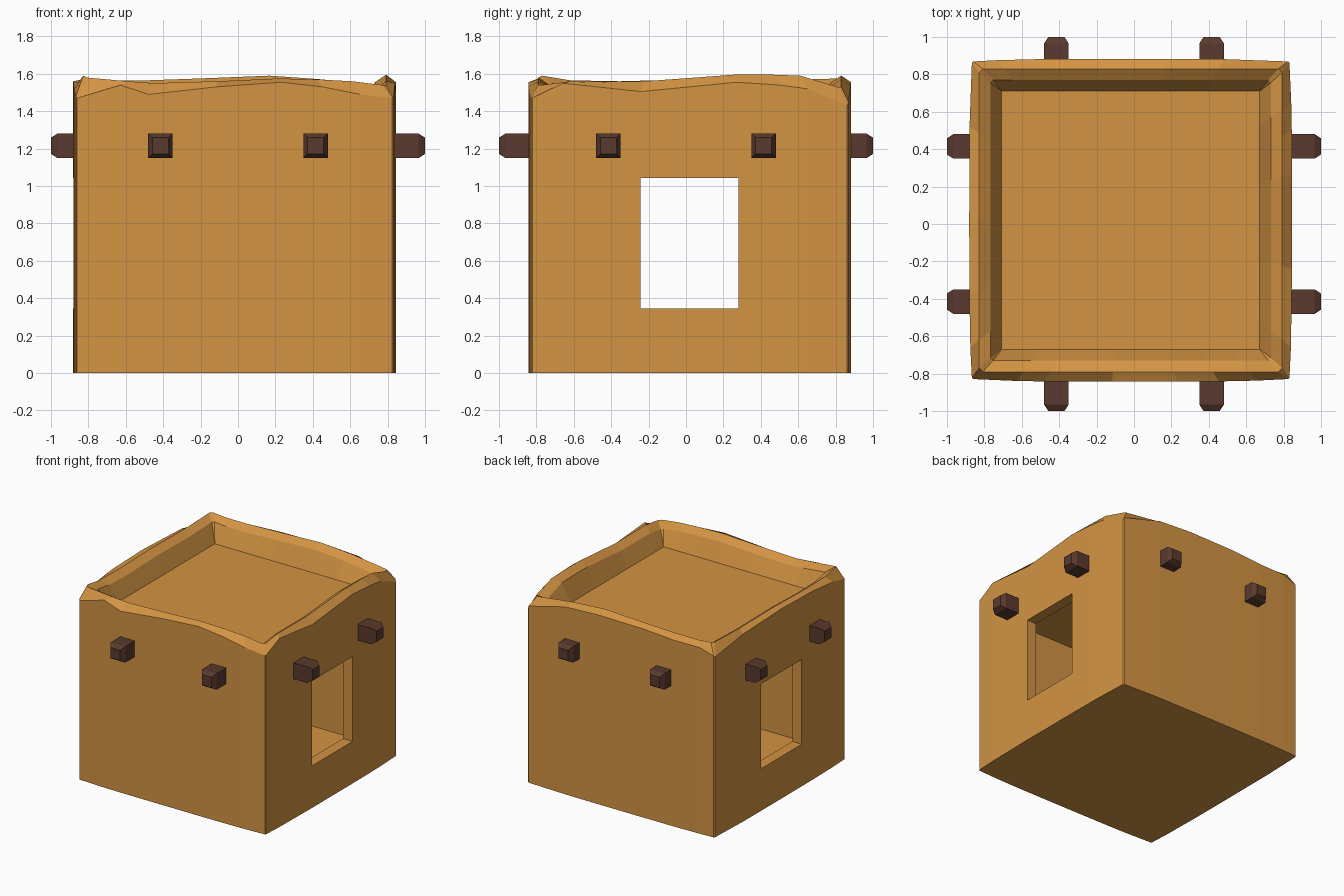
import bpy, bmesh, math
from mathutils import Matrix, Vector

if "Cube" in bpy.data.objects:
    bpy.data.objects.remove(bpy.data.objects["Cube"])

CX, CY = -0.018, 0.02          # centre of the wall plan


def material(name, rgb):
    m = bpy.data.materials.new(name)
    m.diffuse_color = (*rgb, 1)
    m.use_nodes = True
    m.node_tree.nodes["Principled BSDF"].inputs["Base Color"].default_value = m.diffuse_color
    return m


clay = material("clay", (0.65, 0.295, 0.056))
wood = material("dark wood", (0.100, 0.042, 0.026))


def make_object(name, bm, mat=None):
    bmesh.ops.recalc_face_normals(bm, faces=bm.faces)
    me = bpy.data.meshes.new(name)
    bm.to_mesh(me)
    bm.free()
    ob = bpy.data.objects.new(name, me)
    bpy.context.collection.objects.link(ob)
    if mat:
        me.materials.append(mat)
    return ob


def box(bm, lo, hi):
    lo, hi = Vector(lo), Vector(hi)
    mat = Matrix.Translation((lo + hi) / 2) @ Matrix.Diagonal((*(hi - lo), 1))
    bmesh.ops.create_cube(bm, size=1, matrix=mat)


# Uneven parapet, per side counterclockwise: (along, outer edge z, crest z)
END = .842
sides = [
    [(-END, 1.47, 1.58), (-.61, 1.54, 1.56), (-.46, 1.49, 1.55), (-.1, 1.53, 1.56),
     (.25, 1.555, 1.575), (.47, 1.53, 1.57), (.67, 1.49, 1.56), (END, 1.47, 1.54)],
    [(-END, 1.47, 1.54), (-.68, 1.55, 1.56), (-.26, 1.505, 1.56), (.25, 1.555, 1.595),
     (.48, 1.54, 1.595), (.63, 1.52, 1.59), (END, 1.43, 1.53)],
    [(-END, 1.45, 1.53), (-.5, 1.54, 1.57), (-.2, 1.555, 1.59), (.2, 1.55, 1.575),
     (.5, 1.53, 1.565), (.72, 1.53, 1.565), (END, 1.49, 1.575)],
    [(-END, 1.48, 1.575), (-.5, 1.54, 1.565), (0, 1.56, 1.57), (.4, 1.55, 1.56),
     (.68, 1.52, 1.565), (END, 1.48, 1.59)],
]

# Walls: base, outer edge, crest, inner edge and roof floor rings
bm = bmesh.new()
rings = [[] for _ in range(5)]
for k, side in enumerate(sides):
    rot = Matrix.Rotation(k * math.pi / 2, 3, 'Z')
    for s, zo, zc in side:
        f = s / END
        d = 0.863 - 0.014 * f ** 4
        spec = [(s, d, 0), (s, d, zo), (f * .79, .81, zc),
                (f * .735, .75, zc - .04), (f * .69, .69, 1.39)]
        for ring, (a, out, z) in zip(rings, spec):
            p = rot @ Vector((a, -out, z))
            ring.append(bm.verts.new((p.x + CX, p.y + CY, z)))
n = len(rings[0])
for lower, upper in zip(rings, rings[1:]):
    for i in range(n):
        j = (i + 1) % n
        bm.faces.new((lower[i], lower[j], upper[j], upper[i]))
bm.faces.new(rings[0][::-1])
bm.faces.new(rings[4])
walls = make_object("house_walls", bm, clay)

# Hollow room, then window openings through both side walls
cuts = [("room_cutter", (CX - .777, CY - .777, .08), (CX + .777, CY + .777, 1.35)),
        ("window_cutter", (-1.2, -.244, .346), (1.2, .28, 1.042))]
for name, lo, hi in cuts:
    bm = bmesh.new()
    box(bm, lo, hi)
    cutter = make_object(name, bm, clay)
    cutter.hide_render = True
    mod = walls.modifiers.new(name, 'BOOLEAN')
    mod.operation, mod.solver, mod.object = 'DIFFERENCE', 'EXACT', cutter
    bpy.context.view_layer.objects.active = walls
    bpy.ops.object.modifier_apply(modifier=mod.name)
    bpy.data.objects.remove(cutter)


# Roof beam stubs with tapered ends, two on each wall
def beam(name, offset, turn):
    bm = bmesh.new()
    h = 0.066
    box(bm, (-h, -.965, -h), (h, -.79, h))
    end = min(bm.faces, key=lambda f: f.calc_center_median().y)
    bmesh.ops.inset_region(bm, faces=[end], thickness=.032)
    for v in end.verts:
        v.co.y = -1.0
    bm.transform(Matrix.Rotation(turn, 4, 'Z') @ Matrix.Translation((offset, 0, 1.215)))
    make_object(name, bm, wood)


for k, wall in enumerate(("front", "right", "back", "left")):
    for i, offset in enumerate((-.415, .415)):
        beam(f"{wall}_beam_{i + 1}", offset, k * math.pi / 2)
